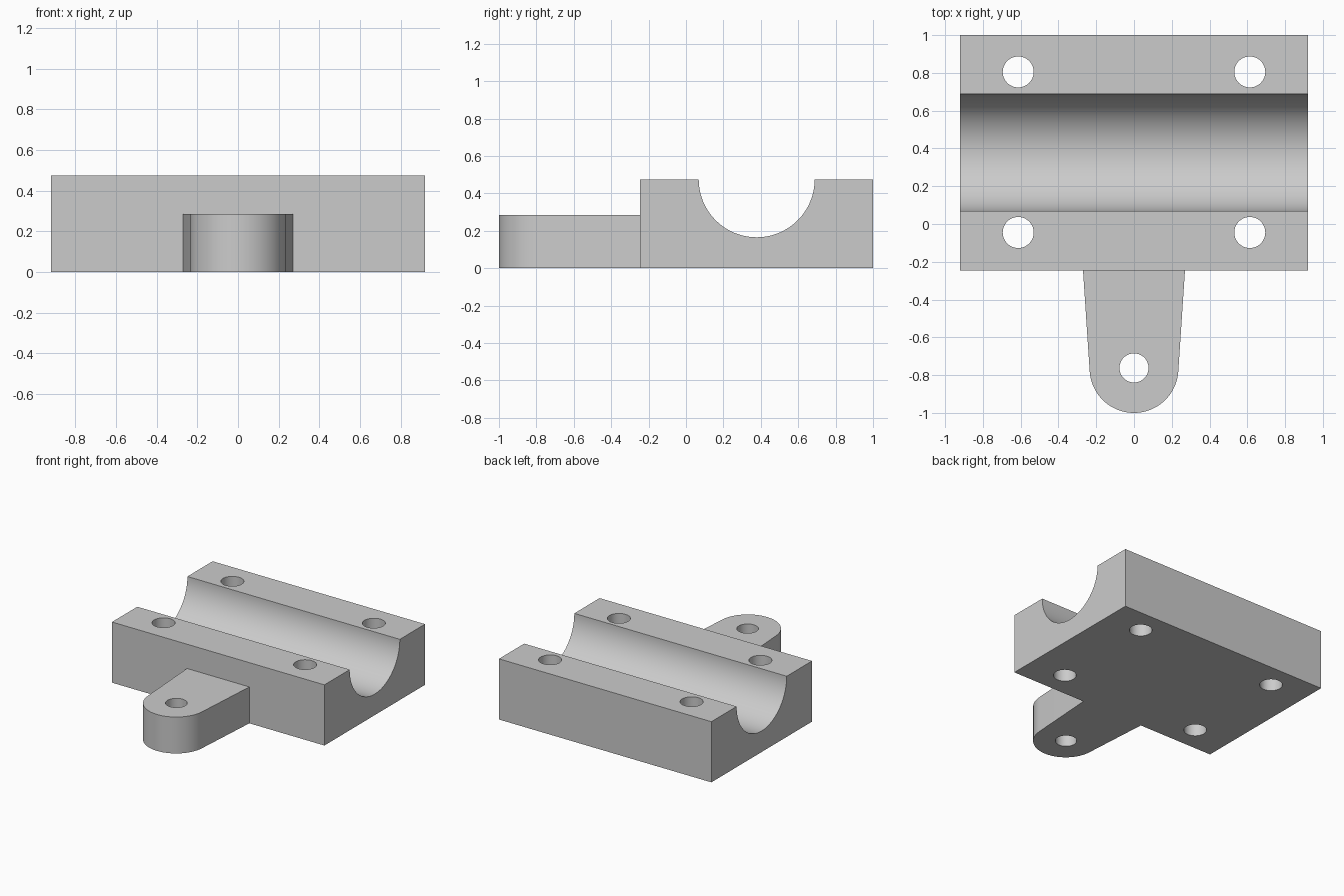
import bpy, bmesh
from math import sin, cos, pi, radians
from mathutils import Vector

if "Cube" in bpy.data.objects:
    bpy.data.objects.remove(bpy.data.objects["Cube"], do_unlink=True)

HALF_X, FRONT_Y, BACK_Y, TOP_Z = 0.92, -0.245, 1.0, 0.475
BORE_Y, BORE_R = 0.378, 0.31
LUG_Y, LUG_R, LUG_Z, LUG_ROOT = -0.765, 0.235, 0.285, 0.27

grey = bpy.data.materials.new("light grey")
grey.use_nodes = True
grey.diffuse_color = (0.6, 0.6, 0.6, 1)
grey.node_tree.nodes["Principled BSDF"].inputs["Base Color"].default_value = (0.6, 0.6, 0.6, 1)


def arc(cx, cy, r, start, end, steps):
    angles = [radians(start + (end - start) * i / steps) for i in range(steps + 1)]
    return [(cx + r * cos(a), cy + r * sin(a)) for a in angles]


def prism(name, points, direction):
    """Extrude a closed outline along a direction."""
    bm = bmesh.new()
    face = bm.faces.new([bm.verts.new(p) for p in points])
    moved = bmesh.ops.extrude_face_region(bm, geom=[face])["geom"]
    bmesh.ops.translate(bm, vec=Vector(direction),
                        verts=[v for v in moved if isinstance(v, bmesh.types.BMVert)])
    bmesh.ops.recalc_face_normals(bm, faces=bm.faces)
    mesh = bpy.data.meshes.new(name)
    bm.to_mesh(mesh)
    bm.free()
    mesh.materials.append(grey)
    obj = bpy.data.objects.new(name, mesh)
    bpy.context.collection.objects.link(obj)
    return obj


def select(obj):
    bpy.ops.object.select_all(action='DESELECT')
    obj.select_set(True)
    bpy.context.view_layer.objects.active = obj


def drill(obj, x, y, radius):
    """Cut a vertical through hole."""
    circle = arc(x, y, radius, 0, 360, 48)[:-1]
    cutter = prism("drill", [(px, py, -0.1) for px, py in circle], (0, 0, 1))
    cutter.hide_render = True
    select(obj)
    mod = obj.modifiers.new("hole", 'BOOLEAN')
    mod.operation, mod.solver, mod.object = 'DIFFERENCE', 'EXACT', cutter
    bpy.ops.object.modifier_apply(modifier=mod.name)
    bpy.data.objects.remove(cutter, do_unlink=True)


# Block with a half-round channel running along x
profile = [(FRONT_Y, 0), (BACK_Y, 0), (BACK_Y, TOP_Z)]
profile += arc(BORE_Y, TOP_Z, BORE_R, 0, -180, 64)
profile += [(FRONT_Y, TOP_Z)]
block = prism("bearing_block", [(-HALF_X, y, z) for y, z in profile], (2 * HALF_X, 0, 0))
for x in (-0.613, 0.613):
    for y in (-0.045, 0.805):
        drill(block, x, y, 0.082)

# Tapered mounting lug with a rounded end
outline = [(-LUG_ROOT, FRONT_Y)] + arc(0, LUG_Y, LUG_R, -176.2, -3.8, 48) + [(LUG_ROOT, FRONT_Y)]
lug = prism("mounting_lug", [(x, y, 0) for x, y in outline], (0, 0, LUG_Z))
drill(lug, 0, -0.762, 0.077)

for part in (block, lug):
    select(part)
    bpy.ops.object.shade_smooth_by_angle(angle=radians(30))
